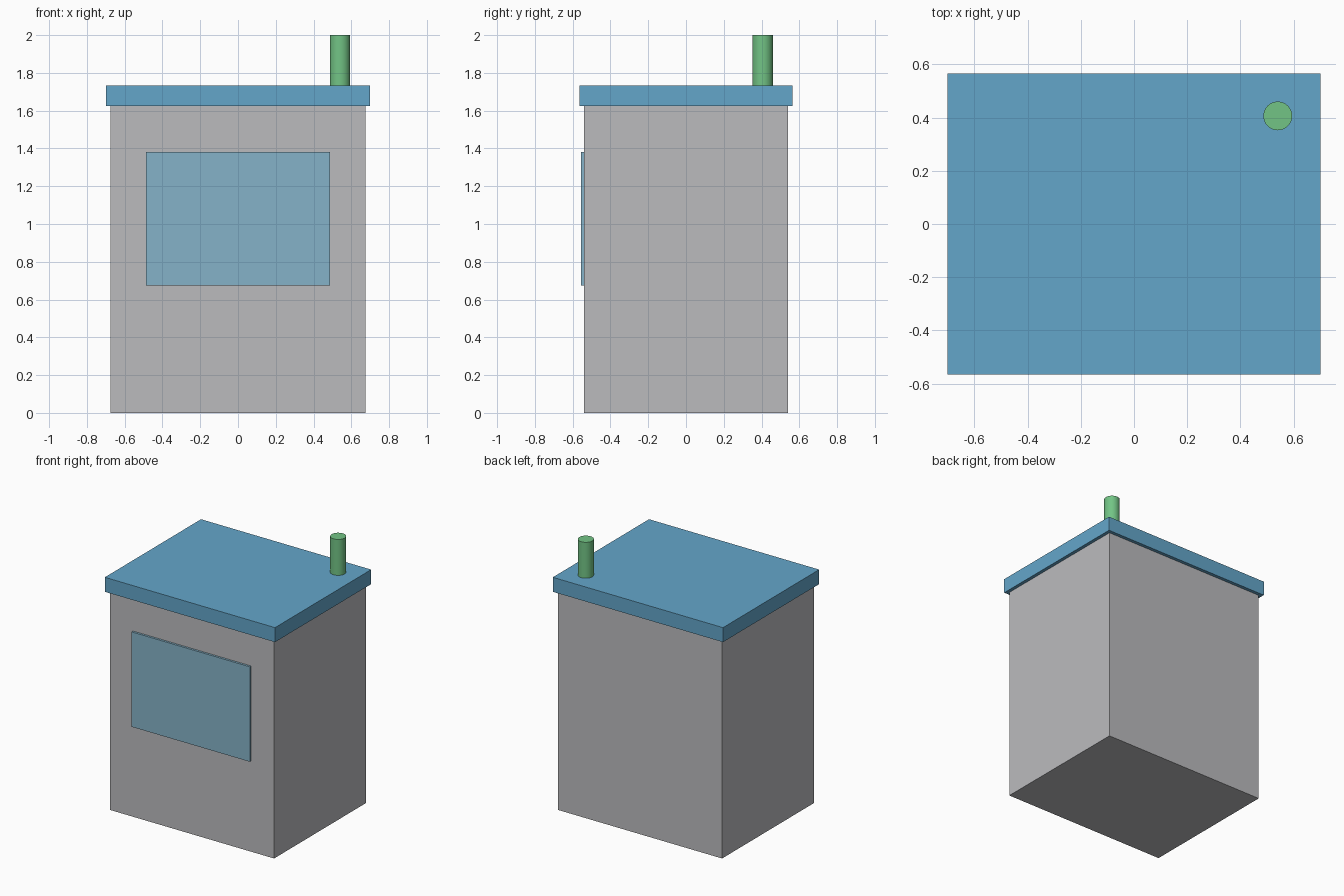
import bpy
import math

cube = bpy.data.objects.get("Cube")
if cube:
    bpy.data.objects.remove(cube, do_unlink=True)


def material(name, rgb):
    mat = bpy.data.materials.new(name)
    mat.use_nodes = True
    mat.diffuse_color = (*rgb, 1)
    mat.node_tree.nodes["Principled BSDF"].inputs["Base Color"].default_value = (*rgb, 1)
    return mat


def finish(name, mat):
    obj = bpy.context.object
    obj.name = name
    obj.data.materials.append(mat)
    return obj


def box(name, low, high, mat):
    """Box between two opposite corners."""
    centre = [(a + b) / 2 for a, b in zip(low, high)]
    bpy.ops.mesh.primitive_cube_add(size=1, location=centre)
    bpy.context.object.scale = [b - a for a, b in zip(low, high)]
    bpy.ops.object.transform_apply(location=False, rotation=False, scale=True)
    return finish(name, mat)


grey = material("wall grey", (0.497, 0.497, 0.515))
blue = material("roof blue", (0.127, 0.381, 0.591))
pale_blue = material("window pale blue", (0.235, 0.45, 0.578))
green = material("pipe green", (0.17, 0.552, 0.235))

wall_top, roof_top = 1.625, 1.733

# Walls and overhanging flat roof
box("walls", (-0.675, -0.54, 0), (0.675, 0.54, wall_top), grey)
box("roof", (-0.70, -0.565, wall_top), (0.70, 0.565, roof_top), blue)

# Window panel standing slightly proud of the front wall
box("window", (-0.486, -0.556, 0.675), (0.486, -0.54, 1.381), pale_blue)

# Vent pipe at the back left corner of the roof
bpy.ops.mesh.primitive_cylinder_add(vertices=32, radius=0.054, depth=2 - roof_top,
                                    location=(0.54, 0.406, (2 + roof_top) / 2))
finish("vent_pipe", green)
bpy.ops.object.shade_smooth_by_angle(angle=math.radians(30))
